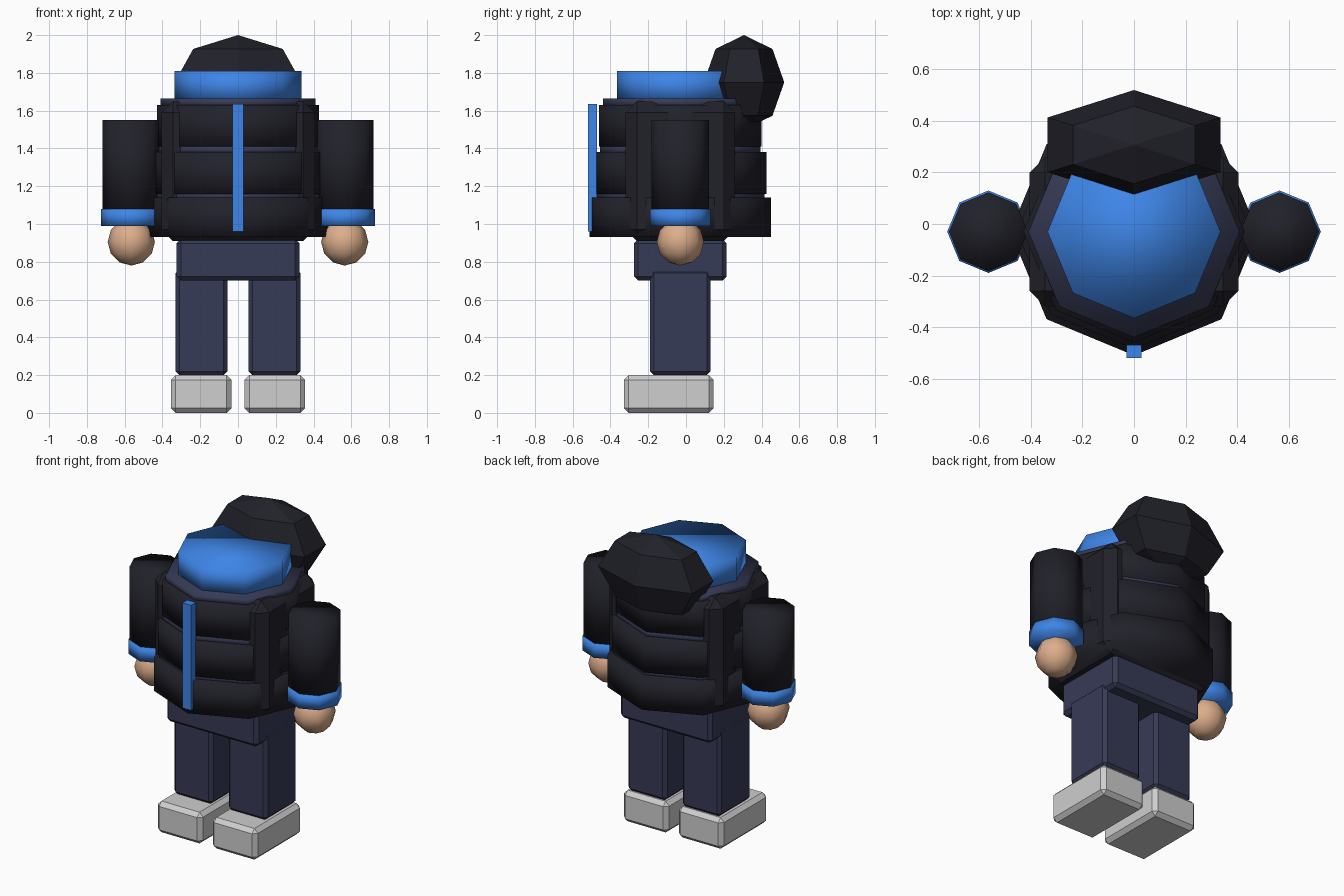
import bpy
import bmesh
from mathutils import Matrix, Vector

cube = bpy.data.objects.get("Cube")
if cube:
    bpy.data.objects.remove(cube, do_unlink=True)


def material(name, rgb):
    m = bpy.data.materials.new(name)
    m.use_nodes = True
    m.diffuse_color = (*rgb, 1)
    m.node_tree.nodes["Principled BSDF"].inputs["Base Color"].default_value = (*rgb, 1)
    return m


BLACK = material("jacket black", (0.015, 0.015, 0.023))
NAVY = material("trouser navy", (0.037, 0.043, 0.092))
BLUE = material("trim blue", (0.048, 0.235, 0.80))
SKIN = material("skin", (0.72, 0.42, 0.26))
GREY = material("shoe grey", (0.62, 0.62, 0.62))

MID_Y = -0.03  # depth of the body axis


def finish(name, bm, mat, centre, smooth=False):
    bmesh.ops.translate(bm, verts=bm.verts, vec=Vector(centre))
    for f in bm.faces:
        f.smooth = smooth
    mesh = bpy.data.meshes.new(name)
    bm.to_mesh(mesh)
    bm.free()
    mesh.materials.append(mat)
    obj = bpy.data.objects.new(name, mesh)
    bpy.context.collection.objects.link(obj)
    return obj


def box(name, mat, centre, size, bevel=0.0):
    bm = bmesh.new()
    bmesh.ops.create_cube(bm, size=1, matrix=Matrix.Diagonal((*size, 1)))
    if bevel:
        bmesh.ops.bevel(bm, geom=bm.edges[:], offset=bevel, segments=1,
                        affect='EDGES', profile=0.5)
    return finish(name, bm, mat, centre)


def drum(name, mat, radius, bottom, top, x=0.0):
    """Upright eight-sided cylinder with softened shading."""
    bm = bmesh.new()
    bmesh.ops.create_cone(bm, cap_ends=True, segments=8, radius1=radius,
                          radius2=radius, depth=top - bottom)
    return finish(name, bm, mat, (x, MID_Y, (top + bottom) / 2), True)


def ball(name, mat, centre, radii, segments, rings, smooth):
    bm = bmesh.new()
    bmesh.ops.create_uvsphere(bm, u_segments=segments, v_segments=rings, radius=1,
                              matrix=Matrix.Diagonal((*radii, 1)))
    return finish(name, bm, mat, centre, smooth)


# Jacket: bevelled core with three padded tiers and navy seams
box("jacket_core", BLACK, (0, MID_Y, 1.28), (0.81, 0.58, 0.74), 0.06)
drum("lower_padding", BLACK, 0.48, 0.93, 1.14)
drum("middle_padding", BLACK, 0.455, 1.16, 1.38)
drum("upper_padding", BLACK, 0.43, 1.41, 1.63)
drum("lower_seam", NAVY, 0.445, 1.13, 1.17)
drum("upper_seam", NAVY, 0.425, 1.37, 1.415)
box("zip", BLUE, (0, -0.495, 1.297), (0.06, 0.05, 0.675))

# Collar and hood
drum("collar_base", NAVY, 0.41, 1.62, 1.665)
drum("collar", BLUE, 0.336, 1.65, 1.81)
ball("hood", BLACK, (0, 0.307, 1.75), (0.387, 0.213, 0.25), 6, 4, False)

# Trousers
box("hips", NAVY, (0, MID_Y, 0.81), (0.65, 0.49, 0.22), 0.022)

# Paired limbs
for side, s in (("left", 1), ("right", -1)):
    drum(side + "_sleeve", BLACK, 0.153, 1.06, 1.55, s * 0.565)
    drum(side + "_cuff", BLUE, 0.16, 0.99, 1.08, s * 0.565)
    ball(side + "_hand", SKIN, (s * 0.565, MID_Y, 0.905), (0.125,) * 3, 8, 6, True)
    box(side + "_leg", NAVY, (s * 0.193, MID_Y, 0.48), (0.275, 0.32, 0.56), 0.02)
    box(side + "_shoe", GREY, (s * 0.195, -0.092, 0.1), (0.32, 0.475, 0.2), 0.025)
